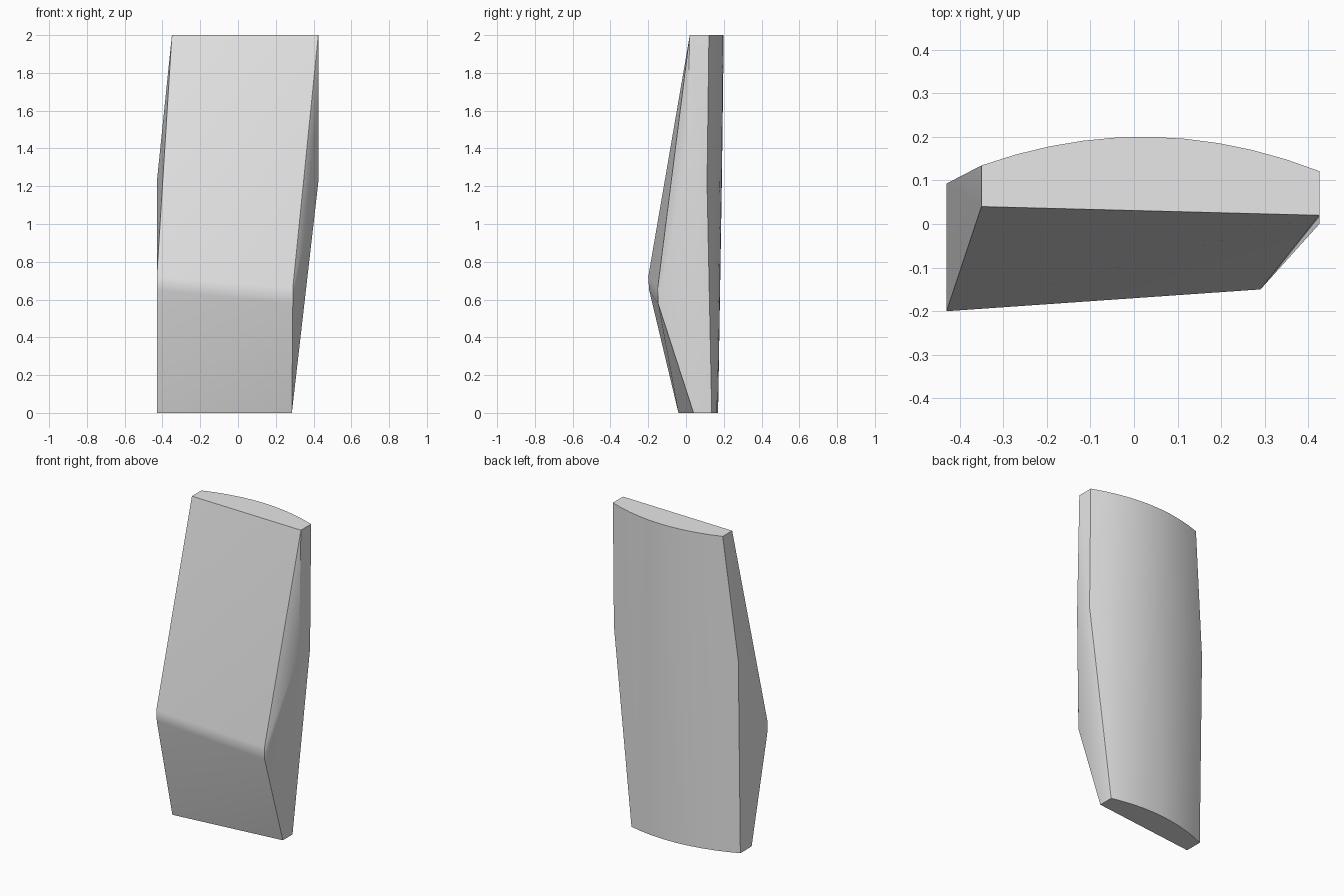
import bpy, bmesh, math

if "Cube" in bpy.data.objects:
    bpy.data.objects.remove(bpy.data.objects["Cube"], do_unlink=True)

ARC_STEPS = 10


def back_arc(z, left, right, peak):
    """Points across the gently bowed back at one height."""
    points = []
    for i in range(ARC_STEPS + 1):
        x = left + (right - left) * i / ARC_STEPS
        points.append((x, peak - 0.48 * (x - 0.02) ** 2, z))
    return points


# Bowed back: foot, shoulder and top
points = back_arc(0, -0.43, 0.285, 0.17)
points += back_arc(1.22, -0.43, 0.425, 0.19)
points += back_arc(2, -0.35, 0.425, 0.2)

# Front left edge, with a softened ridge
points += [(-0.43, -0.04, 0), (-0.43, -0.195, 0.65),
           (-0.43, -0.2, 0.72), (-0.35, 0.04, 2)]

# Front right edge, with a softened ridge, and the side corner
points += [(0.285, 0.04, 0), (0.29, -0.148, 0.58),
           (0.29, -0.15, 0.66), (0.425, 0.02, 2), (0.425, 0.0, 1.22)]

# Wrap the outline points into one solid slab
bm = bmesh.new()
for p in points:
    bm.verts.new(p)
hull = bmesh.ops.convex_hull(bm, input=bm.verts[:])
loose = [v for v in bm.verts if not v.link_faces]
bmesh.ops.delete(bm, geom=loose, context='VERTS')
bmesh.ops.dissolve_limit(bm, angle_limit=math.radians(0.3),
                         verts=bm.verts[:], edges=bm.edges[:])
bmesh.ops.recalc_face_normals(bm, faces=bm.faces[:])
mesh = bpy.data.meshes.new("faceted_slab")
bm.to_mesh(mesh)
bm.free()

slab = bpy.data.objects.new("faceted_slab", mesh)
bpy.context.collection.objects.link(slab)

# Plain grey surface
grey = bpy.data.materials.new("light_grey")
grey.use_nodes = True
colour = (0.8, 0.8, 0.8, 1)
grey.diffuse_color = colour
grey.node_tree.nodes["Principled BSDF"].inputs["Base Color"].default_value = colour
mesh.materials.append(grey)

# Smooth back and ridge, crisp outer edges
bpy.ops.object.select_all(action='DESELECT')
slab.select_set(True)
bpy.context.view_layer.objects.active = slab
bpy.ops.object.shade_smooth_by_angle(angle=math.radians(30))
weighted = slab.modifiers.new("even_shading", 'WEIGHTED_NORMAL')
weighted.keep_sharp = True
